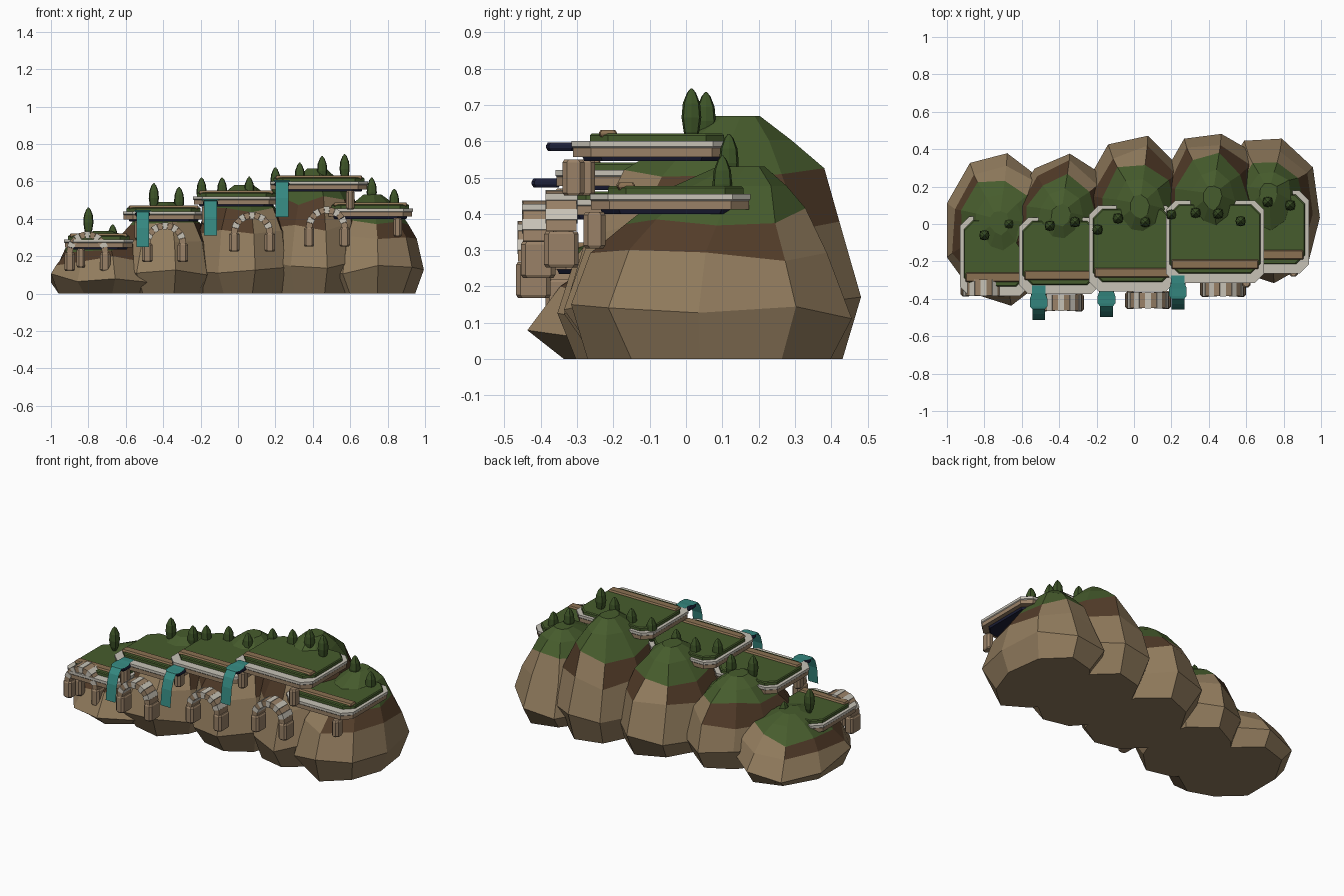
import bpy
import bmesh
import random
from math import sin, cos, pi

random.seed(5)
if "Cube" in bpy.data.objects:
    bpy.data.objects.remove(bpy.data.objects["Cube"], do_unlink=True)


def material(name, r, g, b):
    m = bpy.data.materials.new(name)
    m.use_nodes = True
    m.diffuse_color = (r, g, b, 1)
    m.node_tree.nodes["Principled BSDF"].inputs["Base Color"].default_value = (r, g, b, 1)
    return m


TAN = material("tan rock", .285, .2, .11)
EARTH = material("dark earth", .085, .045, .022)
GRASS = material("grass green", .062, .107, .026)
CREAM = material("pale stone", .57, .54, .47)
STONE = material("warm masonry", .32, .22, .135)
NAVY = material("deep navy", .012, .014, .04)
WATER = material("teal water", .036, .25, .22)
LEAF = material("cypress green", .046, .086, .02)
PATH = material("path brown", .26, .165, .085)


def finish(name, bm, mats):
    bmesh.ops.recalc_face_normals(bm, faces=bm.faces[:])
    mesh = bpy.data.meshes.new(name)
    bm.to_mesh(mesh)
    bm.free()
    for m in mats:
        mesh.materials.append(m)
    ob = bpy.data.objects.new(name, mesh)
    bpy.context.collection.objects.link(ob)
    return ob


def loft(name, loops, mats, bands=None, paint=None):
    """Join equal loops into a closed solid; bands gives a slot per band, paint a rule per face."""
    bm = bmesh.new()
    rings = [[bm.verts.new(p) for p in loop] for loop in loops]
    n = len(rings[0])
    bands = bands or [0] * (len(rings) - 1)
    for k, (a, b) in enumerate(zip(rings, rings[1:])):
        for i in range(n):
            j = (i + 1) % n
            bm.faces.new((a[i], a[j], b[j], b[i])).material_index = bands[k]
    bm.faces.new(rings[0][::-1]).material_index = bands[0]
    bm.faces.new(rings[-1]).material_index = bands[-1]
    if paint:
        for f in bm.faces:
            f.material_index = paint(f)
    return finish(name, bm, mats)


def chamfered(x0, x1, y0, y1, z, cut):
    return [(x0 + cut, y0, z), (x1 - cut, y0, z), (x1, y0 + cut, z), (x1, y1 - cut, z),
            (x1 - cut, y1, z), (x0 + cut, y1, z), (x0, y1 - cut, z), (x0, y0 + cut, z)]


def block(name, x, y, z0, z1, w, d, mat, cut=.012):
    loops = [chamfered(x - w / 2 + i, x + w / 2 - i, y - d / 2 + i, y + d / 2 - i, z, cut)
             for z, i in ((z0, .005), (z0 + .008, 0), (z1 - .008, 0), (z1, .005))]
    return loft(name, loops, [mat])


# Boulders: craggy stacks of rings, steep in front, sloping behind, with grassy crowns
def boulder(name, x, y, rx, front, back, top, lean, sides=9):
    # height, then side, front and back spread
    levels = ((0, .82, .82, .83), (.23, 1, 1, 1), (.54, .86, .86, .8),
              (.74, .68, .72, .6), (.9, .42, .45, .36), (1, .17, .2, .12))
    ridge = [random.uniform(.93, 1.05) for _ in range(sides)]
    turn = random.uniform(-.1, .1)
    loops = []
    for t, side, fore, aft in levels:
        loop = []
        for i in range(sides):
            a = 2 * pi * i / sides + turn
            s = ridge[i] * random.uniform(.94, 1.06)
            spread = back * aft if sin(a) > 0 else front * fore
            px = x + rx * side * s * cos(a)
            py = y + lean * t ** 3 + spread * s * sin(a)
            pz = top * t + (random.uniform(-.03, .03) if 0 < t < .9 else 0)
            loop.append((max(-1, min(1, px)), max(-.45, min(.515, py)), pz))
        loops.append(loop)

    def paint(f):
        c = f.calc_center_median()
        if c.z > .72 * top:
            return 2
        flank = abs(c.x - x) > .5 * rx
        dark = c.z > .52 * top and (flank or random.random() < .25)
        return 1 if dark else 0
    return loft(name, loops, [TAN, EARTH, GRASS], paint=paint)


boulder("boulder_1", -.72, -.03, .3, .4, .42, .335, .05)
boulder("boulder_2", -.39, 0, .3, .37, .38, .49, .06)
boulder("boulder_3", .03, .02, .31, .37, .46, .58, .08)
boulder("boulder_4", .42, .05, .3, .37, .47, .67, .1)
boulder("boulder_5", .72, .06, .29, .39, .41, .53, .11)


# Terraces: masonry slab, pale rim, lawn and a path strip
def terrace(i, x0, x1, y0, y1, z):
    profile = ((0, .035, .035), (.012, .03, .03), (.012, .004, .004), (.036, .004, .004),
               (.04, 0, 0), (.055, 0, 0), (.055, .02, .05), (.071, .02, .05), (.076, .025, .055))
    loops = [chamfered(x0 + s, x1 - s, y0 + f, y1 - s, z + dz, .05) for dz, s, f in profile]
    loft(f"terrace_{i}", loops, [NAVY, STONE, CREAM, GRASS], [0, 1, 1, 2, 2, 2, 3, 3])
    block(f"path_{i}", (x0 + x1) / 2, y0 + .1, z + .066, z + .086, x1 - x0 - .06, .05, PATH, .004)


TERRACES = ((-.93, -.56, -.385, .04, .235), (-.615, -.18, -.375, .035, .385),
            (-.24, .22, -.36, .1, .465), (.17, .695, -.315, .125, .545),
            (.48, .935, -.265, .178, .4))
for i, t in enumerate(TERRACES, 1):
    terrace(i, *t)

# Support posts below the slabs
for i, (x, y, z) in enumerate(((-.84, -.34, .24), (-.53, -.34, .39), (-.17, -.33, .47),
                               (.6, -.31, .55), (.23, -.28, .55), (.853, -.252, .405)), 1):
    block(f"support_post_{i}", x, y, z - .1, z, .045, .06, STONE)


# Arches: alternating wedge stones on two piers
def arch(i, x, y, z, r=.095, stones=11):
    for side in (-1, 1):
        block(f"arch_{i}_pier_{'left' if side > 0 else 'right'}",
              x + side * r, y, z - .1, z, .055, .095, STONE)
    for mat, label, start in ((STONE, "warm", 0), (CREAM, "pale", 1)):
        bm = bmesh.new()
        for k in range(start, stones, 2):
            new = bmesh.ops.create_cube(bm, size=1)["verts"]
            grow = .004 if start else 0
            for v in new:
                a = pi * (k + .5 + v.co.x * .96) / stones
                q = r + v.co.z * (.034 + grow)
                v.co = (x + q * cos(a), y + v.co.y * (.084 + grow), z + q * sin(a))
        finish(f"arch_{i}_{label}_stones", bm, [mat])


for i, a in enumerate(((-.805, -.34, .22), (-.39, -.42, .268),
                       (.075, -.407, .324), (.475, -.343, .352)), 1):
    arch(i, *a)


# Waterfalls: spout box and a thin curved sheet
def waterfall(i, x, edge, z):
    block(f"spout_{i}", x, edge - .03, z - .027, z - .003, .08, .08, NAVY, .008)
    bm = bmesh.new()
    drop = ((.04, .006, .036), (0, .006, .036), (-.03, .002, .047), (-.07, -.001, .047),
            (-.085, -.004, .034), (-.112, -.035, .034), (-.13, -.09, .034), (-.142, -.19, .034))
    rows = [[bm.verts.new((x + s * w, edge + dy, z + dz)) for s in (-1, 1)] for dy, dz, w in drop]
    for a, b in zip(rows, rows[1:]):
        bm.faces.new((a[0], a[1], b[1], b[0]))
    finish(f"water_sheet_{i}", bm, [WATER])


for i, w in enumerate(((-.51, -.37, .44), (-.147, -.355, .5), (.235, -.315, .6)), 1):
    waterfall(i, *w)

# Cypress trees: faceted spindles placed by x, y and tip height
CYPRESSES = ((-.8, -.06, .46), (-.67, 0, .37), (-.45, -.01, .59), (-.315, .01, .57),
             (-.195, -.03, .62), (-.085, .03, .62), (.06, .01, .625), (.2, .05, .675),
             (.33, .06, .70), (.45, .055, .735), (.57, .015, .745), (.715, .118, .62),
             (.835, .1, .56))
for i, (x, y, tip) in enumerate(CYPRESSES, 1):
    loops = []
    for t, r in ((0, .012), (.17, .024), (.45, .031), (.72, .027), (.92, .014), (1, .003)):
        loops.append([(x + r * cos(k * pi / 4) * (1 if k % 2 else .88),
                       y + r * sin(k * pi / 4) * (1 if k % 2 else .88),
                       tip - .145 * (1 - t)) for k in range(8)])
    loft(f"cypress_{i}", loops, [LEAF])
